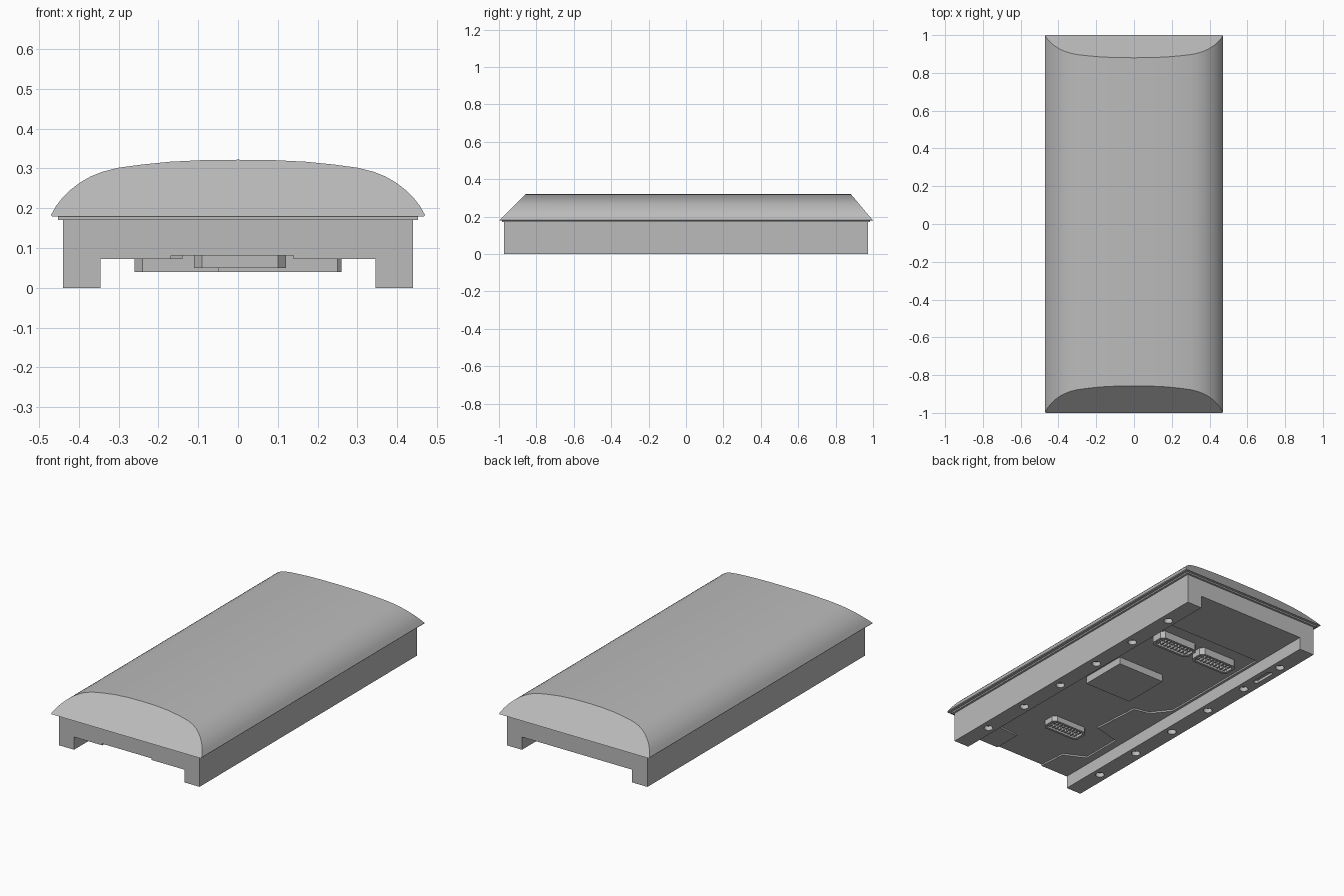
import bpy, bmesh, math
from mathutils import Vector

default = bpy.data.objects.get("Cube")
if default:
    bpy.data.objects.remove(default, do_unlink=True)

grey = bpy.data.materials.new("plain grey")
grey.use_nodes = True
grey.diffuse_color = (0.5, 0.5, 0.5, 1)
grey.node_tree.nodes["Principled BSDF"].inputs["Base Color"].default_value = (0.5, 0.5, 0.5, 1)


def finish(name, bm):
    """Turn a bmesh into a named grey object."""
    bmesh.ops.recalc_face_normals(bm, faces=bm.faces)
    mesh = bpy.data.meshes.new(name)
    bm.to_mesh(mesh)
    bm.free()
    mesh.materials.append(grey)
    obj = bpy.data.objects.new(name, mesh)
    bpy.context.collection.objects.link(obj)
    return obj


def sweep(bm, points, offset):
    """Extrude a closed outline of 3D points along an offset."""
    face = bm.faces.new([bm.verts.new(p) for p in points])
    new = bmesh.ops.extrude_face_region(bm, geom=[face])["geom"]
    verts = [g for g in new if isinstance(g, bmesh.types.BMVert)]
    bmesh.ops.translate(bm, verts=verts, vec=offset)


def plan(name, outline, z0, z1):
    """Plate or pocket from an outline in x and y."""
    bm = bmesh.new()
    sweep(bm, [(x, y, z0) for x, y in outline], (0, 0, z1 - z0))
    return finish(name, bm)


def rect(x0, x1, y0, y1, c=0.0):
    """Rectangle outline with optional cut corners."""
    if not c:
        return [(x0, y0), (x1, y0), (x1, y1), (x0, y1)]
    return [(x0 + c, y0), (x1 - c, y0), (x1, y0 + c), (x1, y1 - c),
            (x1 - c, y1), (x0 + c, y1), (x0, y1 - c), (x0, y0 + c)]


def cut(obj, cutter):
    """Subtract the cutter and discard it."""
    cutter.hide_render = True
    mod = obj.modifiers.new("cut", "BOOLEAN")
    mod.operation, mod.solver, mod.object = "DIFFERENCE", "EXACT", cutter
    bpy.context.view_layer.objects.active = obj
    bpy.ops.object.modifier_apply(modifier=mod.name)
    bpy.data.objects.remove(cutter, do_unlink=True)


# Domed cover, with each end sliced by a sloping plane
half = [(0.47, 0.183), (0.457, 0.206), (0.44, 0.228), (0.42, 0.247), (0.395, 0.266),
        (0.37, 0.28), (0.34, 0.292), (0.3, 0.302), (0.24, 0.31), (0.17, 0.317), (0.09, 0.321)]
profile = [(0.467, 0.179)] + half + [(0, 0.322)]
profile += [(-x, z) for x, z in reversed(profile[:-1])]
bm = bmesh.new()
sweep(bm, [(x, -1.2, z) for x, z in profile], (0, 2.4, 0))
for side, top_y in ((-1, 0.857), (1, 0.88)):
    normal = Vector((0, side * 0.143, 1 - top_y))
    geom = bm.verts[:] + bm.edges[:] + bm.faces[:]
    result = bmesh.ops.bisect_plane(bm, geom=geom, plane_co=(0, side, 0.179),
                                    plane_no=normal, clear_outer=True)
    rim = [g for g in result["geom_cut"] if isinstance(g, bmesh.types.BMEdge)]
    bmesh.ops.contextual_create(bm, geom=rim)
cover = finish("domed_cover", bm)
bpy.ops.object.select_all(action="DESELECT")
cover.select_set(True)
bpy.context.view_layer.objects.active = cover
bpy.ops.object.shade_smooth_by_angle(angle=math.radians(25))

# Thin lip under the cover
plan("cover_lip", rect(-0.452, 0.452, -0.985, 0.985), 0.171, 0.18)

# Channel-shaped body with a rail along each side
right = [(0.345, 0.072), (0.345, 0), (0.44, 0), (0.44, 0.173)]
section = right + [(-x, z) for x, z in reversed(right)]
bm = bmesh.new()
sweep(bm, [(x, -0.972, z) for x, z in section], (0, 1.945, 0))
body = finish("channel_body", bm)

# Shallow stepped recess in the underside
outline = [(-0.16, -1.1), (0.14, -1.1), (0.14, -0.81), (0.27, -0.8), (0.29, 0.63),
           (-0.33, 0.63), (-0.33, -0.07), (-0.25, -0.17), (-0.16, -0.19),
           (-0.14, -0.47), (-0.3, -0.51), (-0.3, -0.75), (-0.18, -0.81)]
cut(body, plan("recess_cutter", outline, 0.05, 0.081))

# Mounting holes and one slot in the rails
bm = bmesh.new()
for side in (-1, 1):
    for i in range(6):
        hole = [(side * 0.39 + 0.024 * math.cos(a), -0.75 + 0.3 * i + 0.024 * math.sin(a), -0.02)
                for a in (math.tau * k / 16 for k in range(16))]
        sweep(bm, hole, (0, 0, 0.045))
sweep(bm, [(x, y, -0.02) for x, y in rect(-0.405, -0.375, 0.54, 0.68, 0.01)], (0, 0, 0.035))
cut(body, finish("hole_cutter", bm))

# Raised square block
plan("square_block", rect(-0.05, 0.25, -0.1, 0.18), 0.04, 0.085)


def connector(name, x0, x1, y0, y1, z):
    """Cut-cornered socket holding two rows of pins."""
    shell = plan(name + "_shell", rect(x0, x1, y0, y1, 0.02), z, 0.085)
    cut(shell, plan("socket_cutter", rect(x0 + 0.014, x1 - 0.014, y0 + 0.014, y1 - 0.014, 0.014),
                    0, 0.074))
    bm = bmesh.new()
    count = 9
    step = (x1 - x0 - 0.06) / (count - 1)
    for y in (y0 + 0.022, y1 - 0.044):
        for i in range(count):
            x = x0 + 0.03 + step * i
            pin = rect(x - 0.005, x + 0.005, y, y + 0.022)
            sweep(bm, [(px, py, z + 0.004) for px, py in pin], (0, 0, 0.074 - z))
    finish(name + "_pins", bm)


connector("back_left_connector", 0.015, 0.26, 0.45, 0.55, 0.04)
connector("back_right_connector", -0.26, -0.015, 0.45, 0.55, 0.04)
connector("front_connector", -0.11, 0.12, -0.62, -0.52, 0.05)
